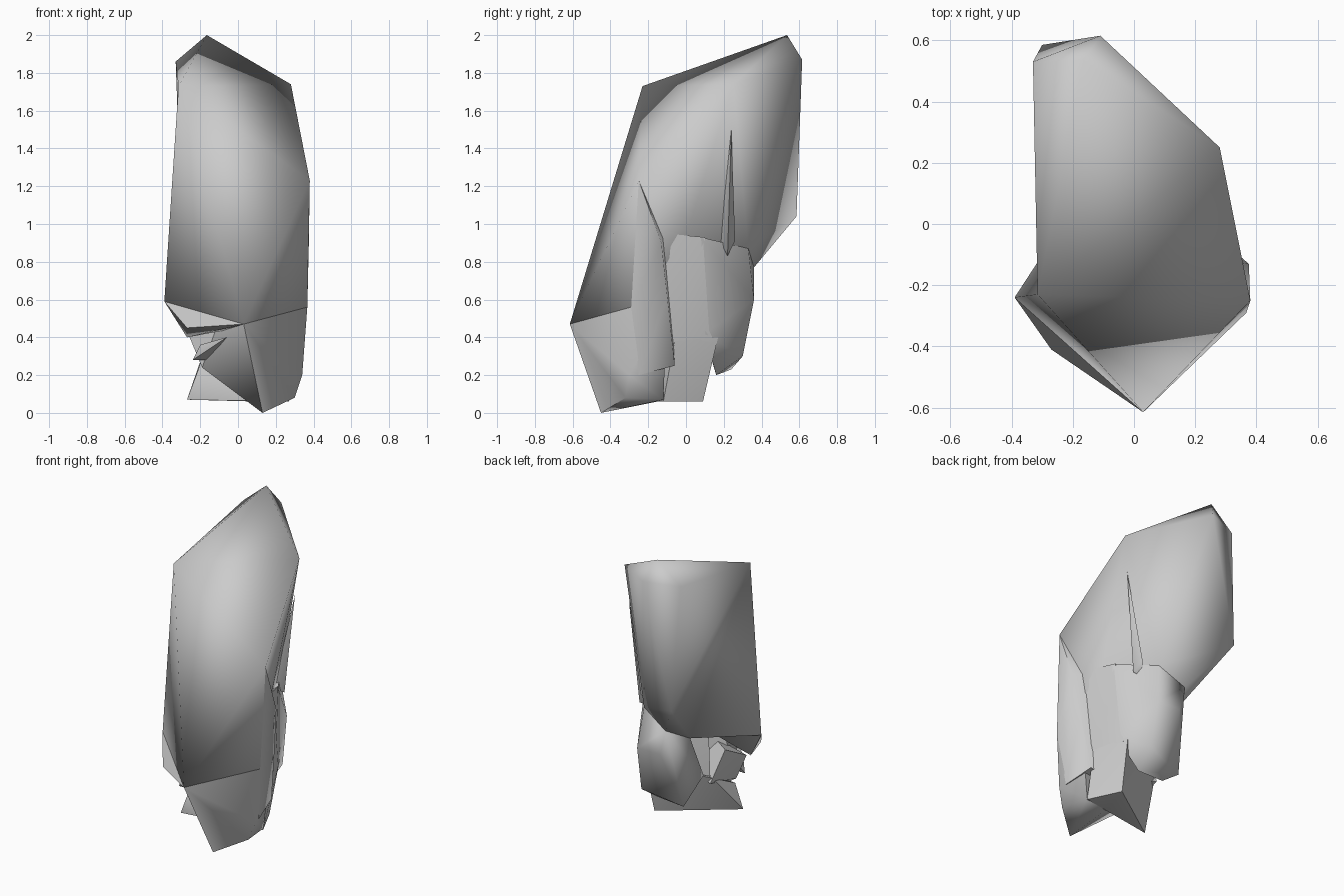
import bpy, bmesh, math

cube = bpy.data.objects.get("Cube")
if cube:
    bpy.data.objects.remove(cube)

stone = bpy.data.materials.new("stone grey")
stone.use_nodes = True
stone.diffuse_color = (0.6, 0.6, 0.6, 1)
bsdf = next(n for n in stone.node_tree.nodes if n.type == "BSDF_PRINCIPLED")
bsdf.inputs["Base Color"].default_value = stone.diffuse_color
bsdf.inputs["Roughness"].default_value = 0.9


def finish(name, bm, angle):
    """Turn a bmesh into a shaded stone object."""
    bmesh.ops.recalc_face_normals(bm, faces=bm.faces)
    mesh = bpy.data.meshes.new(name)
    bm.to_mesh(mesh)
    bm.free()
    mesh.materials.append(stone)
    obj = bpy.data.objects.new(name, mesh)
    bpy.context.collection.objects.link(obj)
    bpy.ops.object.select_all(action="DESELECT")
    obj.select_set(True)
    bpy.context.view_layer.objects.active = obj
    bpy.ops.object.shade_smooth_by_angle(angle=math.radians(angle))


def chunk(name, points, angle=60):
    """A stone piece: the convex hull of its corners."""
    bm = bmesh.new()
    for p in points:
        bm.verts.new(p)
    hull = bmesh.ops.convex_hull(bm, input=bm.verts)
    loose = set(hull["geom_interior"]) | set(hull["geom_unused"])
    bmesh.ops.delete(bm, geom=[v for v in loose if isinstance(v, bmesh.types.BMVert)], context="VERTS")
    finish(name, bm, angle)


# Corners shared by neighbouring pieces
brow = (0.03, -0.615, 0.47)
left_corner = (-0.39, -0.24, 0.59)
right_corner = (0.367, -0.29, 0.56)
shoulder = (0.38, -0.25, 1.23)
left_notch = (-0.136, 0.15, 0.65)
back_notch = (-0.1, 0.36, 0.77)
rear_top = (0.08, 0.33, 0.87)
side_notch = (0.25, 0.0, 0.93)
hollow_corner = (-0.19, -0.26, 0.24)

# Tall leaning upper block, with a left wall that folds inward at its foot
corners = {
    "peak": (-0.165, 0.535, 2.0), "top_left": (-0.33, 0.53, 1.86),
    "top_back": (-0.11, 0.615, 1.87), "back_low": (-0.3, 0.585, 1.04),
    "top_right": (0.28, 0.25, 1.74), "front_left": (-0.315, -0.23, 1.73),
    "shoulder": shoulder, "brow": brow, "left": left_corner,
    "right": right_corner, "left_notch": left_notch, "back_notch": back_notch,
    "rear": rear_top, "side_notch": side_notch}
facets = [
    # front
    "peak front_left top_right", "front_left shoulder top_right",
    "front_left brow shoulder", "brow right shoulder",
    # left
    "front_left left brow", "front_left left_notch left",
    "front_left back_low left_notch", "front_left top_left back_low",
    "peak top_left front_left",
    # top and back
    "peak top_back top_left", "top_left top_back back_low",
    "peak top_right top_back", "top_back top_right rear",
    "top_back rear back_low", "back_low rear back_notch",
    "back_low back_notch left_notch",
    # right
    "top_right shoulder side_notch", "top_right side_notch rear",
    "shoulder right side_notch",
    # underside
    "left_notch back_notch rear", "left_notch rear side_notch",
    "left_notch side_notch right", "left_notch right brow",
    "left_notch brow left"]
block = bmesh.new()
made = {key: block.verts.new(co) for key, co in corners.items()}
for facet in facets:
    block.faces.new([made[key] for key in facet.split()])
finish("upper_block", block, 180)

# Front foot tapering to the lowest tip
chunk("front_foot", [
    brow, right_corner, (0.34, -0.3, 0.2), (0.3, -0.32, 0.08),
    (0.13, -0.45, 0.0), (0.18, -0.38, 0.06), (0.27, -0.12, 0.07),
    (0.1, -0.15, 0.06), hollow_corner, (0.33, -0.1, 0.55), (-0.1, -0.25, 0.55)])

# Shell wrapping round the right side
chunk("side_shell", [
    shoulder, (0.375, -0.13, 0.9), right_corner, (0.34, -0.1, 0.6),
    (0.29, -0.06, 0.25), (0.33, -0.25, 0.2), (0.1, -0.1, 0.25), (0.1, -0.1, 1.0)])

# Flat base under the middle
chunk("base", [
    (-0.27, -0.22, 0.07), (0.1, -0.14, 0.06), (0.27, -0.12, 0.06),
    (0.17, 0.09, 0.06), (-0.21, -0.22, 0.23), (-0.18, -0.02, 0.33),
    (0.19, 0.17, 0.4), (0.27, -0.06, 0.38)])

# Bulging lump behind the base
chunk("rear_lump", [
    (-0.06, 0.36, 0.6), (0.11, 0.36, 0.6), (0.12, 0.3, 0.3), rear_top, back_notch,
    (-0.15, 0.24, 0.23), (0.1, 0.16, 0.2), (-0.09, 0.16, 0.2), (-0.2, 0.1, 0.4),
    left_notch, (0.22, 0.1, 0.42), (0.24, 0.08, 0.93)])

# Core joining the lump to the side shell
chunk("middle_core", [
    (0.29, -0.11, 0.95), (0.28, -0.11, 0.35), (0.2, 0.14, 0.38),
    (0.23, 0.1, 0.93), (-0.18, 0.0, 0.35), (-0.17, 0.0, 0.6),
    (0.27, 0.02, 0.62)])

# Jagged lip and recessed wall over the hollow on the left
chunk("left_lip", [
    left_corner, brow, (-0.27, -0.41, 0.45), (-0.27, -0.3, 0.4),
    (-0.15, -0.1, 0.58), (0.0, -0.4, 0.45)])
chunk("hollow_wall", [
    hollow_corner, (-0.26, -0.27, 0.41), (-0.22, -0.1, 0.5),
    (-0.18, 0.0, 0.3), (0.0, -0.3, 0.45), (0.0, -0.1, 0.3)])

# Fins: root centre, root half width, tip
fins = {
    "tall_fin": ((0.15, 0.22, 0.87), 0.04, (0.255, 0.24, 1.5)),
    "hollow_fin": ((-0.2, -0.28, 0.32), 0.04, (-0.06, -0.46, 0.4)),
}
for name, ((x, y, z), r, tip) in fins.items():
    chunk(name, [(x - r, y, z - r), (x + r, y, z - r), (x, y + r, z + r),
                 (x, y - r, z + r), tip])
